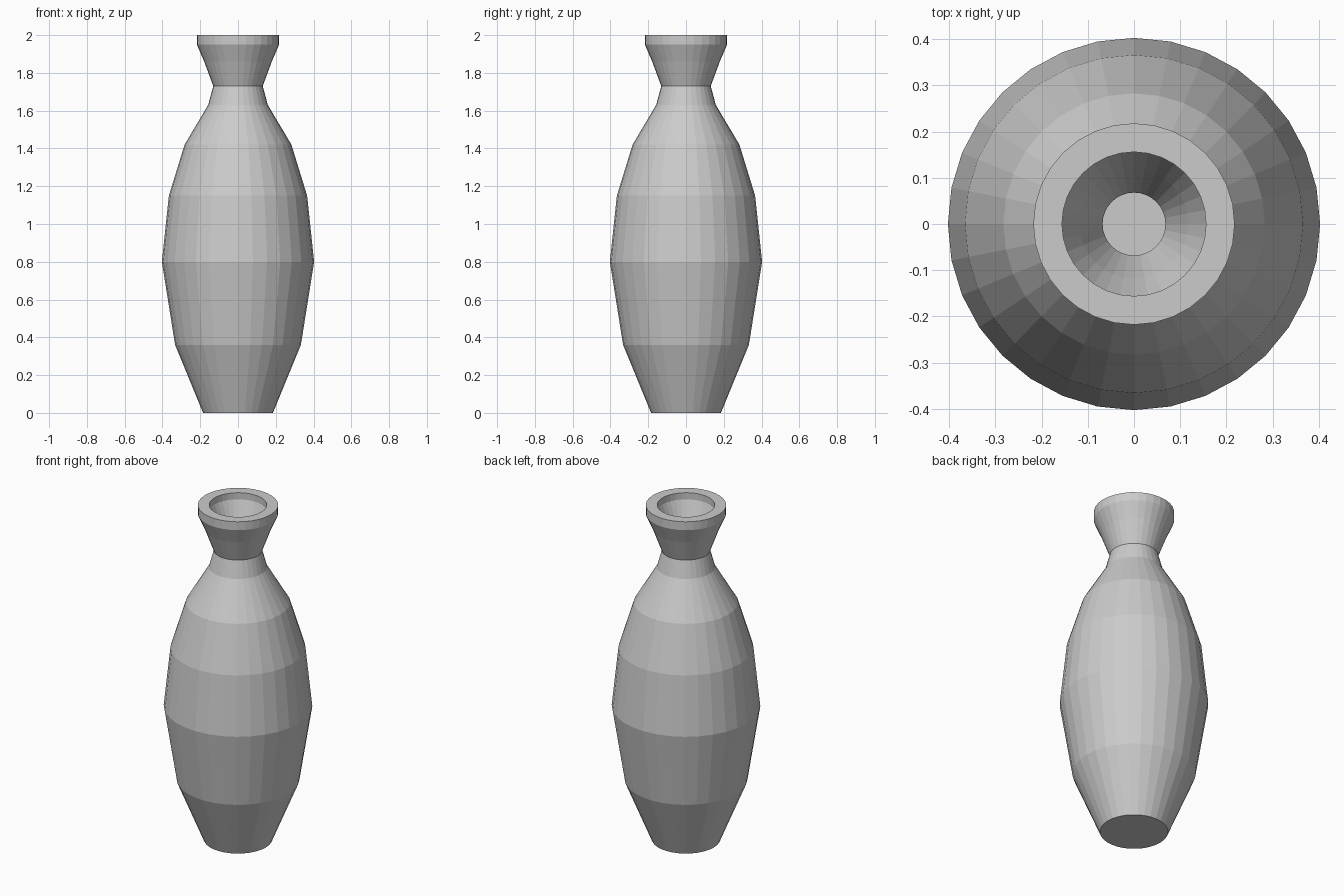
import bpy
import bmesh
import math
from mathutils import Vector

default_cube = bpy.data.objects.get("Cube")
if default_cube:
    bpy.data.objects.remove(default_cube, do_unlink=True)

SIDES = 32

# Plain grey clay
clay = bpy.data.materials.new("grey clay")
clay.use_nodes = True
grey = (0.6, 0.6, 0.6, 1)
clay.diffuse_color = grey
clay.node_tree.nodes["Principled BSDF"].inputs["Base Color"].default_value = grey

# Outer wall, from foot to lip (radius, height)
outer = [(0, 0), (0.185, 0), (0.333, 0.36), (0.403, 0.80), (0.366, 1.15),
         (0.283, 1.42), (0.158, 1.63), (0.131, 1.73), (0.179, 1.86),
         (0.218, 1.95), (0.218, 2)]
# Inner wall, from mouth down to the floor
inner = [(0.156, 2), (0.156, 1.96), (0.118, 1.87), (0.068, 1.73),
         (0.10, 1.61), (0.225, 1.39), (0.306, 1.13), (0.341, 0.80),
         (0.274, 0.38), (0.144, 0.06), (0, 0.06)]


def lathe(name, profile):
    """Turn a profile around the z axis into a faceted solid."""
    bm = bmesh.new()
    verts = [bm.verts.new((r, 0, z)) for r, z in profile]
    edges = [bm.edges.new(pair) for pair in zip(verts, verts[1:])]
    bmesh.ops.spin(bm, geom=verts + edges, cent=Vector(), axis=(0, 0, 1),
                   angle=math.tau, steps=SIDES, use_duplicate=False)
    bmesh.ops.remove_doubles(bm, verts=bm.verts[:], dist=0.0005)
    bmesh.ops.recalc_face_normals(bm, faces=bm.faces[:])
    mesh = bpy.data.meshes.new(name)
    bm.to_mesh(mesh)
    bm.free()
    mesh.materials.append(clay)
    obj = bpy.data.objects.new(name, mesh)
    bpy.context.collection.objects.link(obj)
    return obj


lathe("vase", outer + inner)
